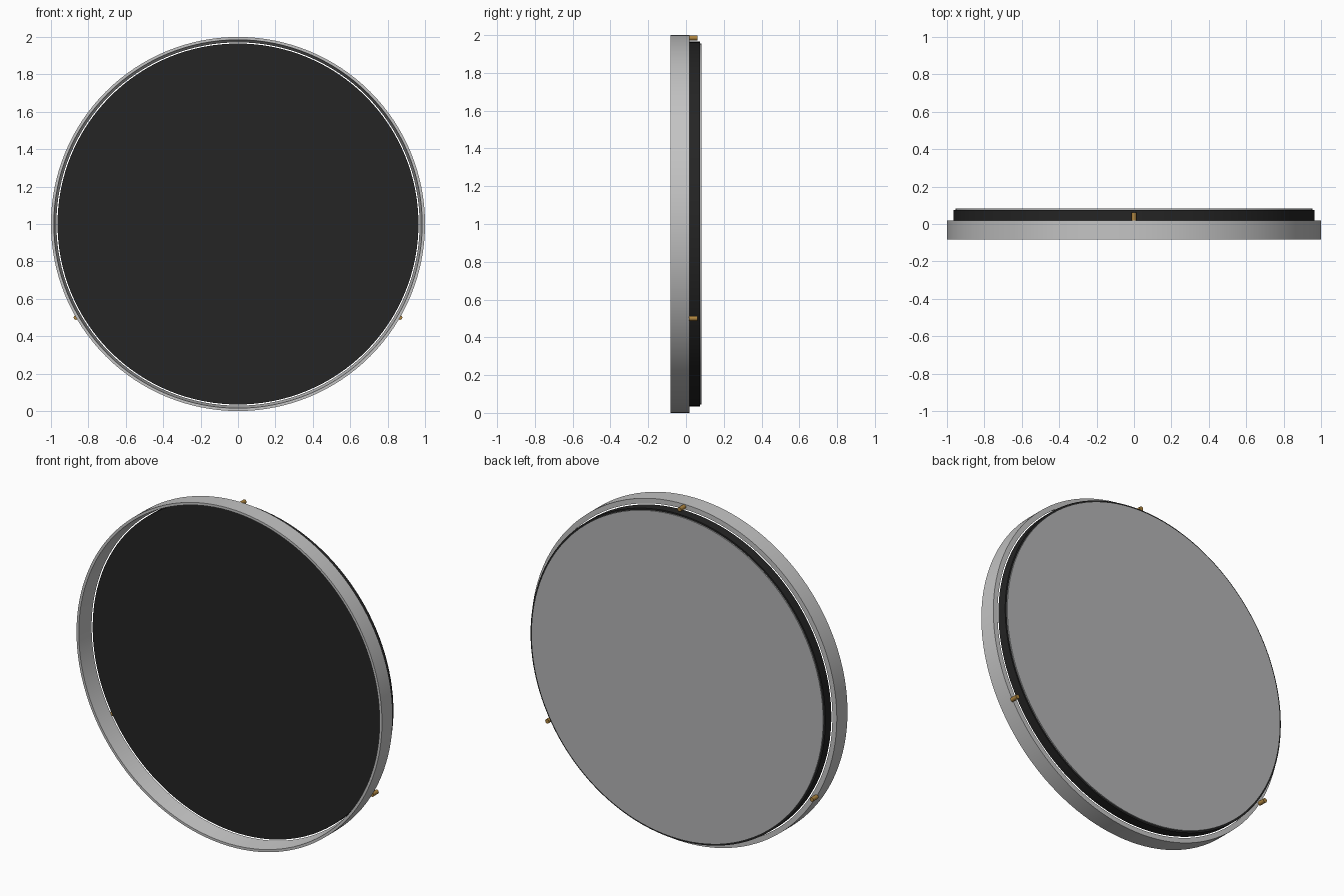
import bpy
import math
from mathutils import Matrix, Vector

if "Cube" in bpy.data.objects:
    bpy.data.objects.remove(bpy.data.objects["Cube"])

SIDES = 128
CENTRE = Vector((0, 0, 1))


def material(name, colour):
    mat = bpy.data.materials.new(name)
    mat.use_nodes = True
    mat.diffuse_color = (*colour, 1)
    shader = mat.node_tree.nodes["Principled BSDF"]
    shader.inputs["Base Color"].default_value = (*colour, 1)
    shader.inputs["Roughness"].default_value = 0.5
    return mat


def finish(obj, name, mat):
    obj.name = name
    obj.data.materials.append(mat)
    bpy.ops.object.select_all(action="DESELECT")
    obj.select_set(True)
    bpy.context.view_layer.objects.active = obj
    bpy.ops.object.shade_smooth_by_angle(angle=math.radians(30))


def cylinder(name, mat, radius, front, back, centre=CENTRE, sides=SIDES):
    """Solid cylinder lying along the y axis."""
    bpy.ops.mesh.primitive_cylinder_add(vertices=sides, radius=radius, depth=back - front)
    obj = bpy.context.object
    turn = Matrix.Rotation(math.pi / 2, 4, "X")
    place = Matrix.Translation((centre.x, (front + back) / 2, centre.z))
    obj.data.transform(place @ turn)
    finish(obj, name, mat)


def lathe(name, mat, profile):
    """Closed (radius, y) profile turned around the y axis."""
    verts, faces = [], []
    n = len(profile)
    for i in range(SIDES):
        a = math.tau * i / SIDES
        verts += [(r * math.cos(a), y, 1 + r * math.sin(a)) for r, y in profile]
        j = (i + 1) % SIDES
        for k in range(n):
            m = (k + 1) % n
            faces.append((i * n + k, i * n + m, j * n + m, j * n + k))
    mesh = bpy.data.meshes.new(name)
    mesh.from_pydata(verts, [], faces)
    obj = bpy.data.objects.new(name, mesh)
    bpy.context.collection.objects.link(obj)
    finish(obj, name, mat)


silver = material("silver", (0.55, 0.55, 0.55))
black = material("black", (0.018, 0.018, 0.018))
grey = material("grey", (0.45, 0.455, 0.46))
brass = material("brass", (0.42, 0.23, 0.05))

# Outer ring, with the inner wall narrowing towards the back
lathe("outer_ring", silver, [(1, -0.082), (1, 0.018), (0.971, 0.018), (0.985, -0.082)])

# Dark disc behind the ring and the thin panel on its back
cylinder("dark_disc", black, 0.965, 0.019, 0.075)
cylinder("back_panel", grey, 0.955, 0.075, 0.082)

# Three pins spaced evenly around the rim
for pin, angle, reach in (("top", 90, 0.985), ("left", -30, 1.0), ("right", 210, 1.0)):
    a = math.radians(angle)
    spot = CENTRE + Vector((math.cos(a), 0, math.sin(a))) * reach
    cylinder(pin + "_pin", brass, 0.0125, 0.015, 0.062, spot, 16)
